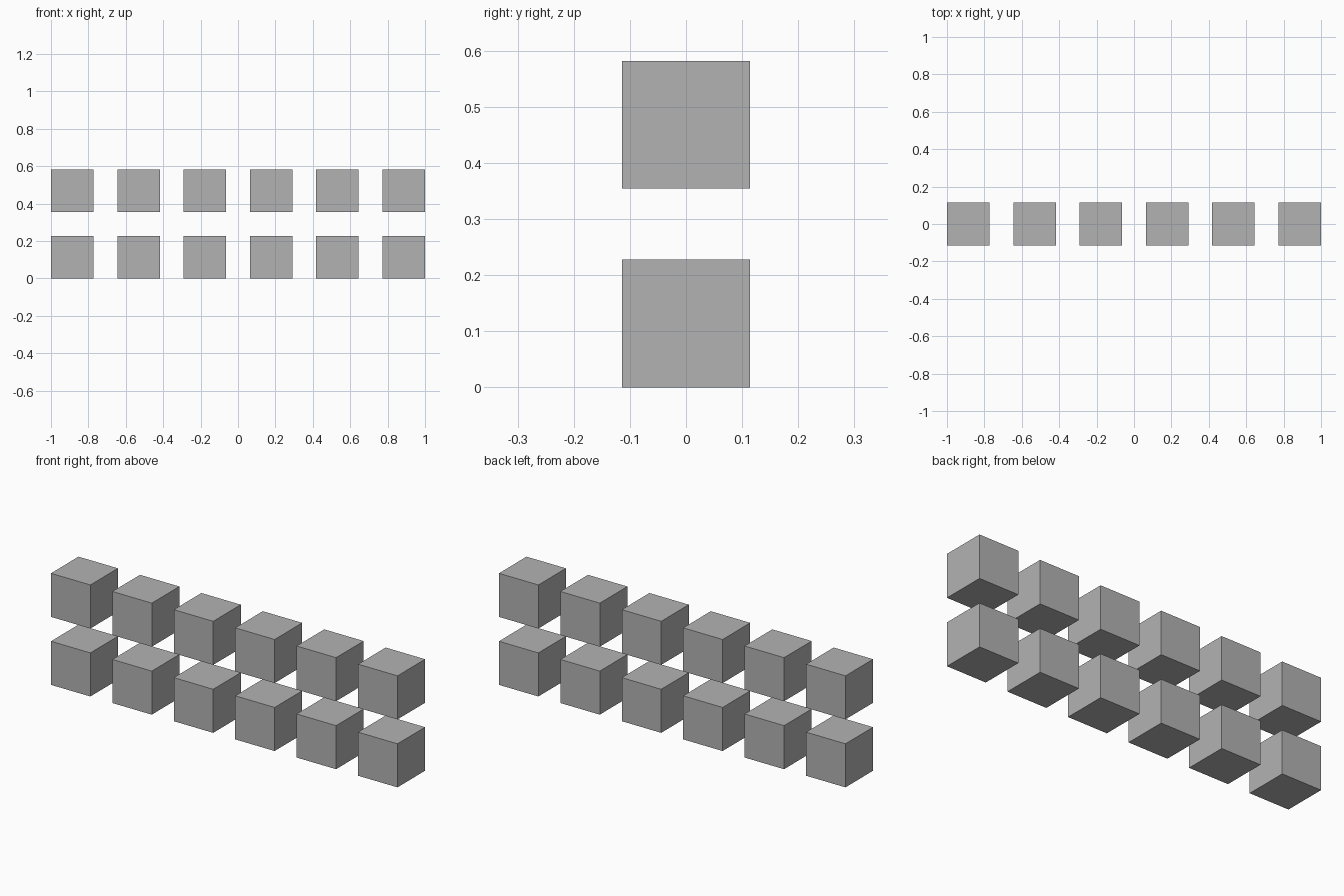
import bpy

if "Cube" in bpy.data.objects:
    bpy.data.objects.remove(bpy.data.objects["Cube"])

SIZE = 0.2273           # cube edge
PITCH = (2 - SIZE) / 5  # spacing between cube centres

grey = bpy.data.materials.new("mid_grey")
grey.diffuse_color = (0.45, 0.45, 0.45, 1)
grey.use_nodes = True
grey.node_tree.nodes["Principled BSDF"].inputs["Base Color"].default_value = grey.diffuse_color

# Two rows of six separate cubes
for row, row_name in enumerate(("lower", "upper")):
    for col in range(6):
        bpy.ops.mesh.primitive_cube_add(
            size=SIZE,
            location=((col - 2.5) * PITCH, 0, SIZE / 2 + row * PITCH))
        cube = bpy.context.object
        cube.name = f"{row_name}_cube_{col + 1}"
        cube.data.materials.append(grey)
